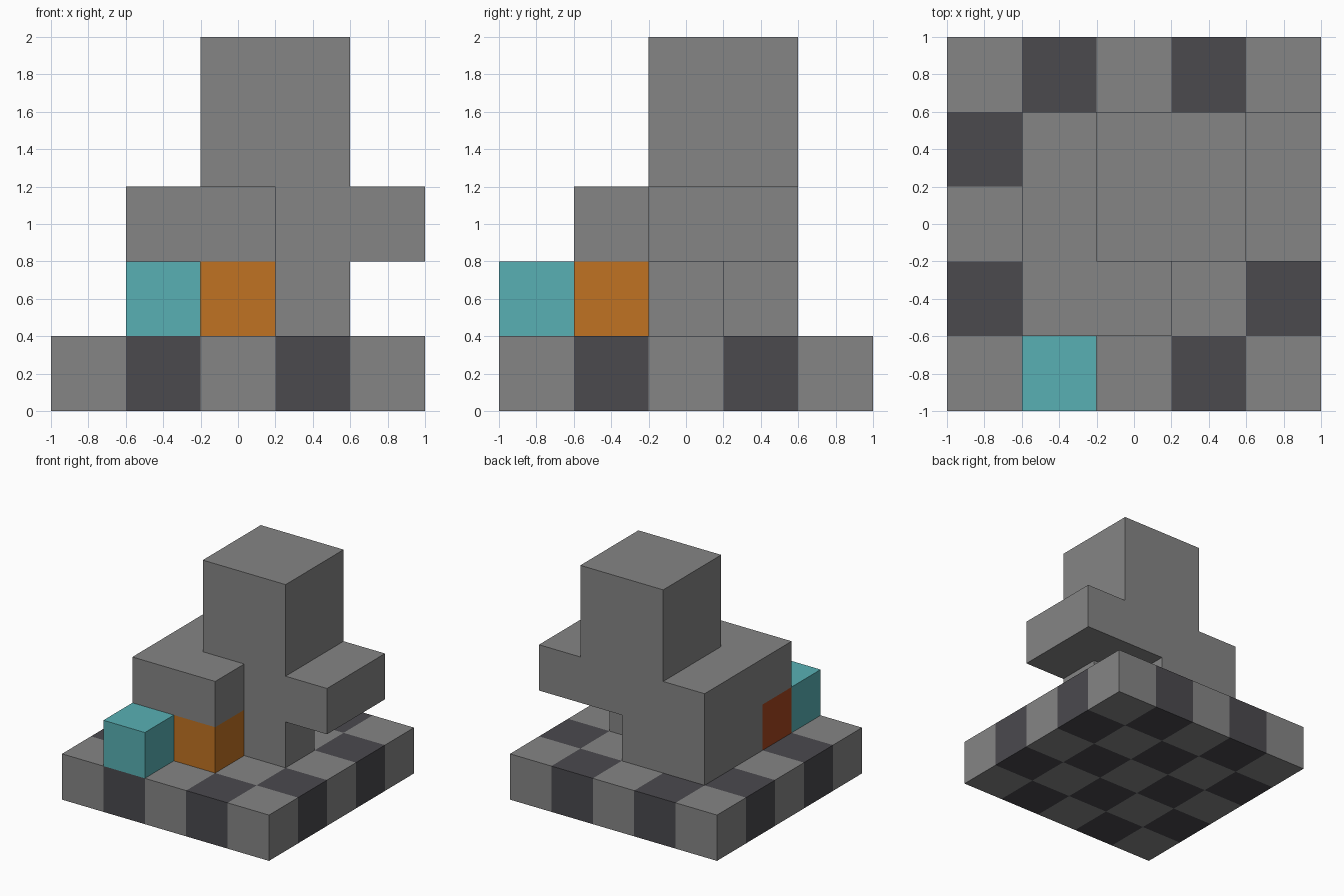
import bpy, bmesh, math
from mathutils import Vector, Matrix

default_cube = bpy.data.objects.get("Cube")
if default_cube:
    bpy.data.objects.remove(default_cube, do_unlink=True)

CELL = 0.4   # everything sits on a 5 x 5 x 5 block lattice


def material(name, color):
    mat = bpy.data.materials.new(name)
    mat.use_nodes = True
    rgba = (*color, 1.0)
    mat.diffuse_color = rgba
    mat.node_tree.nodes["Principled BSDF"].inputs["Base Color"].default_value = rgba
    return mat


grey = material("stone grey", (0.235, 0.235, 0.235))
dark = material("dark slate", (0.069, 0.067, 0.076))
cyan = material("cyan", (0.098, 0.434, 0.456))
orange = material("orange", (0.527, 0.171, 0.016))
red = material("rust red", (0.376, 0.061, 0.013))


def lattice_point(i, j, k):
    return Vector((i * CELL - 1, j * CELL - 1, k * CELL))


def block(name, start, size, *mats, checker=False):
    """Box from a lattice cell, measured in cells; optionally chequered."""
    low = lattice_point(*start)
    dims = Vector(size) * CELL
    bm = bmesh.new()
    bmesh.ops.create_cube(bm, size=1, matrix=Matrix.Translation(low + dims / 2)
                          @ Matrix.Diagonal((*dims, 1)))
    if checker:
        # cut the slab along the lattice, then colour alternate cells
        for axis in (0, 1):
            normal = Vector((axis == 0, axis == 1, 0))
            for n in range(1, size[axis]):
                bmesh.ops.bisect_plane(bm, geom=bm.verts[:] + bm.edges[:] + bm.faces[:],
                                       plane_co=low + normal * n * CELL, plane_no=normal)
        bm.normal_update()
        for face in bm.faces:
            inside = face.calc_center_median() - face.normal * CELL / 2 - low
            i, j = (math.floor(c / CELL) for c in inside.xy)
            face.material_index = (i + j) % 2
    mesh = bpy.data.meshes.new(name)
    bm.to_mesh(mesh)
    bm.free()
    for mat in mats:
        mesh.materials.append(mat)
    obj = bpy.data.objects.new(name, mesh)
    bpy.context.collection.objects.link(obj)
    return obj


# Chequered floor
block("floor_slab", (0, 0, 0), (5, 5, 1), grey, dark, checker=True)

# Lower blocks
block("lower_body", (1, 2, 1), (2, 2, 1), grey)
block("side_leg", (3, 2, 1), (1, 1, 1), grey)
block("cyan_block", (1, 0, 1), (1, 1, 1), cyan)
block("red_block", (1, 1, 1), (1, 1, 1), red)
block("orange_block", (2, 1, 1), (1, 1, 1), orange)

# Middle layer
block("middle_body", (1, 2, 2), (3, 2, 1), grey)
block("front_ledge", (1, 1, 2), (2, 1, 1), grey)
block("side_arm", (4, 2, 2), (1, 2, 1), grey)

# Tower
block("tower", (2, 2, 3), (2, 2, 2), grey)
